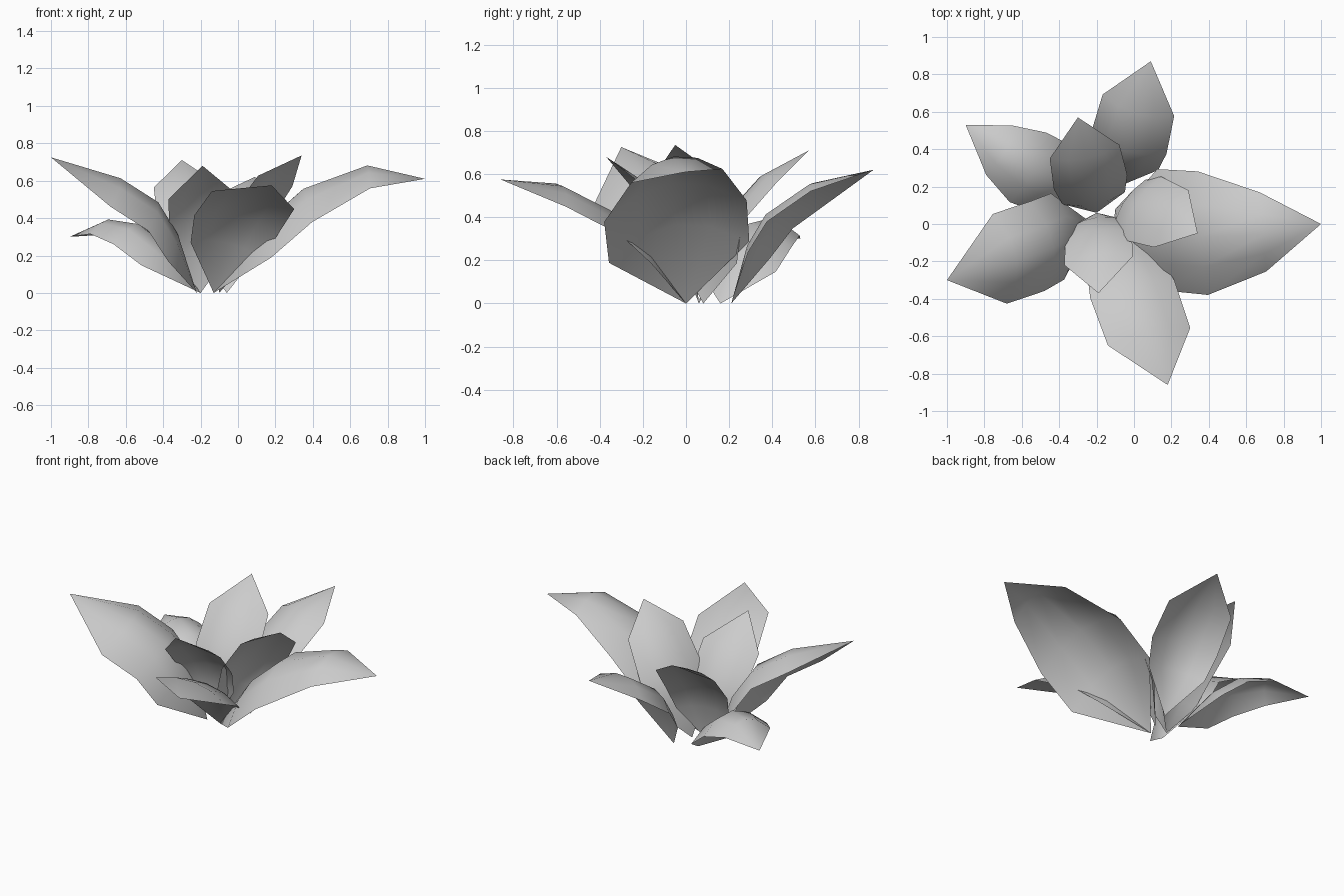
import bpy
import bmesh
from mathutils import Vector, Matrix

if "Cube" in bpy.data.objects:
    bpy.data.objects.remove(bpy.data.objects["Cube"])


def leaf(name, base, tip, rows, widths, bulge, fold, roll=0.0, sway=0.0, lead=0.0):
    """Arched leaf: midline bulges above the base-tip chord, sides fold down."""
    base, tip = Vector(base), Vector(tip)
    chord = tip - base
    side = Vector((0, 0, 1)).cross(chord).normalized()
    normal = chord.cross(side).normalized()
    spin = Matrix.Rotation(roll, 3, chord.normalized())
    edge_side, edge_normal = spin @ side, spin @ normal

    bm = bmesh.new()
    root = bm.verts.new(base)
    grid = []
    for t, w, lift in zip(rows, widths, (0.75, 1.0, 0.8)):
        mid = base + normal * bulge * lift + side * sway * lift
        grid.append([bm.verts.new(mid + chord * (t + lead * (1 - u * u))
                                  + edge_side * w * u - edge_normal * fold * w * u * u)
                     for u in (-1, -0.5, 0, 0.5, 1)])
    end = bm.verts.new(tip)
    for i in range(4):
        bm.faces.new((root, grid[0][i], grid[0][i + 1]))
        for a, b in zip(grid, grid[1:]):
            bm.faces.new((a[i], b[i], b[i + 1], a[i + 1]))
        bm.faces.new((grid[-1][i], end, grid[-1][i + 1]))
    bmesh.ops.recalc_face_normals(bm, faces=bm.faces)
    for f in bm.faces:
        f.smooth = True
    mesh = bpy.data.meshes.new(name)
    bm.to_mesh(mesh)
    bm.free()
    bpy.context.collection.objects.link(bpy.data.objects.new(name, mesh))


# Outer ring of spreading leaves
leaf("outer_leaf_right", (-0.13, 0.0, 0), (1.0, 0.0, 0.61),
     (0.28, 0.50, 0.78), (0.33, 0.335, 0.215), 0.262, 0.37, 0.17, -0.07, 0.035)
leaf("outer_leaf_back", (-0.06, 0.21, 0), (0.09, 0.87, 0.62),
     (0.27, 0.45, 0.72), (0.18, 0.21, 0.20), 0.19, 0.36, -0.10, 0.025)
leaf("outer_leaf_back_left", (-0.20, 0.16, 0), (-0.90, 0.53, 0.30),
     (0.32, 0.54, 0.76), (0.20, 0.21, 0.15), 0.22, 0.55, 0.0, 0.045)
leaf("outer_leaf_left", (-0.22, 0.0, 0), (-1.0, -0.30, 0.725),
     (0.27, 0.45, 0.67), (0.24, 0.25, 0.25), 0.21, 0.52, -0.32, 0.045)
leaf("outer_leaf_front", (-0.13, 0.0, 0), (0.18, -0.86, 0.575),
     (0.28, 0.47, 0.745), (0.20, 0.235, 0.23), 0.17, 0.25, -0.25, 0.01)

# Inner ring of upright leaves
leaf("inner_leaf_back", (-0.20, 0.06, 0), (-0.30, 0.57, 0.71),
     (0.25, 0.46, 0.74), (0.17, 0.20, 0.19), 0.14, 0.25)
leaf("inner_leaf_right", (-0.10, 0.08, 0), (0.34, -0.05, 0.735),
     (0.25, 0.45, 0.77), (0.17, 0.20, 0.18), 0.13, 0.25, -0.30, 0.06)
leaf("inner_leaf_front", (-0.20, 0.06, 0), (-0.19, -0.37, 0.68),
     (0.25, 0.46, 0.71), (0.15, 0.18, 0.185), 0.13, 0.25, 0.13)
